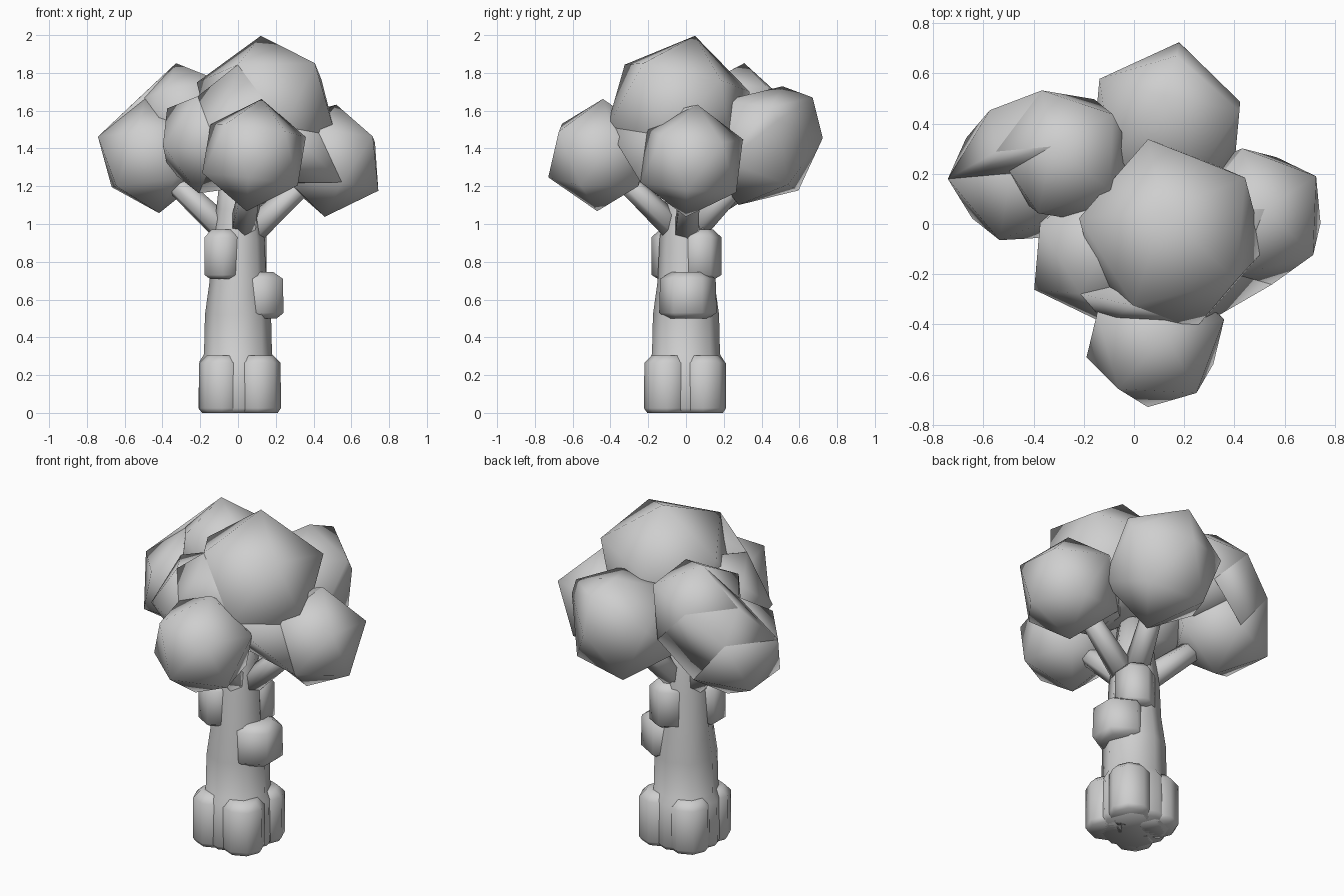
import bpy, bmesh, math
from mathutils import Vector, Matrix

if "Cube" in bpy.data.objects:
    bpy.data.objects.remove(bpy.data.objects["Cube"])

grey = bpy.data.materials.new("plain grey")
grey.diffuse_color = (0.62, 0.62, 0.62, 1)
grey.use_nodes = True
grey.node_tree.nodes["Principled BSDF"].inputs["Base Color"].default_value = grey.diffuse_color


def finish(name, bm):
    bmesh.ops.recalc_face_normals(bm, faces=bm.faces)
    for f in bm.faces:
        f.smooth = True
    me = bpy.data.meshes.new(name)
    bm.to_mesh(me)
    bm.free()
    me.materials.append(grey)
    ob = bpy.data.objects.new(name, me)
    bpy.context.collection.objects.link(ob)
    return ob


def frame(a, b):
    """Orthonormal frame with z along a and x towards b."""
    z = Vector(a).normalized()
    y = z.cross(Vector(b)).normalized()
    return Matrix((y.cross(z), y, z)).transposed()


def ball(centre, r, v1, v2):
    """Icosahedron corners, one along v1 and its neighbour towards v2."""
    bm = bmesh.new()
    bmesh.ops.create_icosphere(bm, subdivisions=1, radius=r)
    top = max(bm.verts, key=lambda v: v.co.z)
    near = top.link_edges[0].other_vert(top)
    rot = frame(v1, v2) @ frame(top.co, near.co).transposed()
    pts = [Vector(centre) + rot @ v.co for v in bm.verts]
    bm.free()
    return pts


def leaf_clump(name, pts):
    """Smooth faceted clump wrapped around a set of corners."""
    bm = bmesh.new()
    for p in pts:
        bm.verts.new(p)
    bmesh.ops.convex_hull(bm, input=bm.verts[:])
    inner = [v for v in bm.verts if not v.link_faces]
    bmesh.ops.delete(bm, geom=inner, context='VERTS')
    finish(name, bm)


def side(pts, d):
    """Corners on the side of a clump that faces d."""
    mid = sum(pts, Vector()) / len(pts)
    return [p for p in pts if (p - mid).dot(Vector(d)) > -.02]


def lathe(name, profile, sides, x=0, y=0, z=0, turn=0.0):
    """Closed turned shape from (radius, height) points."""
    bm = bmesh.new()
    rings = []
    for r, h in profile:
        rings.append([bm.verts.new((x + r * math.cos(turn + 2 * math.pi * i / sides),
                                    y + r * math.sin(turn + 2 * math.pi * i / sides), z + h))
                      for i in range(sides)])
    for a, b in zip(rings, rings[1:]):
        for i in range(sides):
            j = (i + 1) % sides
            bm.faces.new((a[i], a[j], b[j], b[i]))
    bm.faces.new(rings[0][::-1])
    bm.faces.new(rings[-1])
    finish(name, bm)


def branch(name, a, b, r1, r2):
    a, b = Vector(a), Vector(b)
    d = b - a
    bm = bmesh.new()
    bmesh.ops.create_cone(bm, cap_ends=True, segments=6, radius1=r1, radius2=r2, depth=d.length)
    rot = d.to_track_quat('Z', 'Y').to_matrix().to_4x4()
    bmesh.ops.transform(bm, matrix=Matrix.Translation((a + b) / 2) @ rot, verts=bm.verts)
    finish(name, bm)


# Crown clumps
front = ball((.085, -.455, 1.365), .30, (.04, .015, .3), (.27, .075, .115))
right = ball((.49, .03, 1.335), .30, (.03, .03, .29), (.25, .17, .1))
left = ball((-.455, .2, 1.36), .305, (-.28, -.02, .1), (-.06, 0, .3))
back_left = ball((-.27, .27, 1.57), .29, (-.06, .04, .29), (-.1, .26, .1))
top = ball((.15, -.04, 1.607), .40, (-.03, .09, .4), (.28, -.2, .28))
front_left = ball((-.14, -.1, 1.44), .305, (-.26, .1, .19), (-.24, -.17, -.04))
back = ball((.13, .395, 1.415), .335, (.05, .33, .04), (0, .15, .27))
back += [Vector((.17, .67, 1.67)), Vector((.42, .45, 1.62))]
leaf_clump("crown_front", front)
leaf_clump("crown_right", right)
leaf_clump("crown_left", left)
leaf_clump("crown_back_left", back_left)
leaf_clump("crown_top", top)
leaf_clump("crown_front_left", front_left)
leaf_clump("crown_back", back)

# Foliage webs joining neighbouring clumps
leaf_clump("crown_web_left", side(left, (-.6, .8, 0)) + side(back_left, (-.6, .8, 0)))
leaf_clump("crown_web_front", side(top, (-.1, -1, -.5)) + side(front_left, (0, -1, -.3)))
leaf_clump("crown_web_right", [p for p in side(top, (.7, -.7, -.4)) if p.z < 1.75]
           + [p for p in right if p.x < .65 and p.z > 1.2])

# Trunk with flared foot
lathe("trunk", [(.19, 0), (.21, .025), (.205, .27), (.18, .31), (.175, .52),
                (.15, .7), (.14, .92), (.115, 1.08), (.09, 1.3)], 8)

# Swollen roots around the foot
for i in range(4):
    a = math.pi / 4 + math.pi / 2 * i
    lathe("root_%d" % (i + 1), [(.105, 0), (.122, .025), (.12, .265), (.08, .305)], 8,
          .01 + .135 * math.cos(a), -.005 + .135 * math.sin(a))

# Bark knots
knot = [(.08, 0), (.112, .02), (.112, .22), (.07, .26)]
lathe("knot_front_left", knot, 6, -.08, -.07, .71, math.pi / 6)
lathe("knot_back_right", knot, 6, .055, .075, .71, math.pi / 6)
lathe("knot_right", [(.11, 0), (.152, .03), (.147, .21), (.09, .245)], 6, .11, .01, .5, math.pi / 6)

# Branches
branch("branch_left", (-.03, 0, .93), (-.42, .15, 1.3), .075, .055)
branch("branch_right", (.04, 0, .93), (.42, .03, 1.28), .075, .05)
branch("branch_front", (.02, -.03, .95), (.08, -.4, 1.3), .075, .05)
branch("branch_back", (.02, .02, .95), (.12, .35, 1.3), .075, .055)
